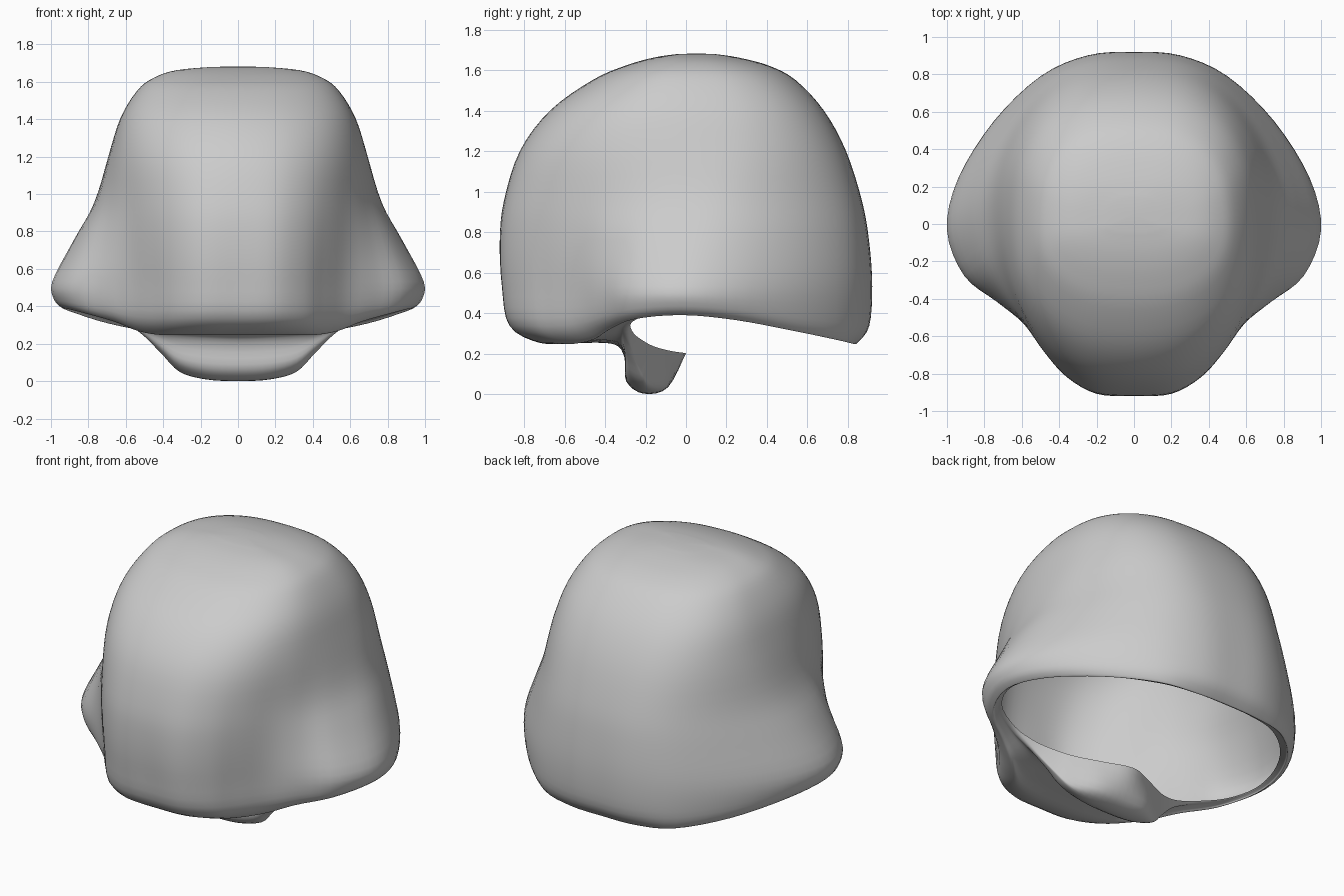
import bpy, bmesh, math
from mathutils import Vector

if "Cube" in bpy.data.objects:
    bpy.data.objects.remove(bpy.data.objects["Cube"])

N = 12   # steps from front to back on one side
SUB = 4  # smooth samples between control points


def catmull(p0, p1, p2, p3, t):
    return 0.5 * (2 * p1 + (p2 - p0) * t + (2 * p0 - 5 * p1 + 4 * p2 - p3) * t * t
                  + (3 * p1 - p0 - 3 * p2 + p3) * t ** 3)


def smooth_closed(pts):
    n = len(pts)
    return [catmull(pts[i - 1], pts[i], pts[(i + 1) % n], pts[(i + 2) % n], s / SUB)
            for i in range(n) for s in range(SUB)]


def mirrored(half):
    return half + [Vector((-p.x, p.y, p.z)) for p in half[-2:0:-1]]


# Lower outline (flared sides) and rounded upper outline, front to back
low = [(0, -1), (.2, -.99), (.36, -.89), (.47, -.75), (.59, -.59), (.74, -.455), (.91, -.30),
       (1, -.03), (.94, .27), (.75, .6), (.5, .86), (.25, .98), (0, 1)]
up = []
for i in range(N + 1):
    a = math.pi * i / N
    s, c = math.sin(a), math.cos(a)
    e = .86 if c > 0 else .8
    up.append((abs(s) ** e, -math.copysign(abs(c) ** e, c)))

# Crown and wall levels: z, half width, front, back, flare
levels = [(1.678, .14, .04, .14, 0), (1.66, .33, .16, .26, 0), (1.62, .45, .30, .41, 0),
          (1.55, .54, .46, .54, 0), (1.4, .63, .67, .68, 0), (1.2, .70, .82, .79, .15),
          (.95, .78, .9, .87, .45), (.75, .885, .92, .905, .75), (.53, .993, .908, .92, 1)]
rings = []
for z, w, f, b, e in levels:
    half = []
    for (ux, uy), (lx, ly) in zip(up, low):
        x, y = ux + (lx - ux) * e, uy + (ly - uy) * e
        half.append(Vector((x * w, y * (f if y < 0 else b), z)))
    rings.append(half)

# Rounded lower lip, and the edge of the opening
lip = [Vector(p) for p in [
    (0, -.72, .25), (.18, -.71, .25), (.33, -.66, .25), (.43, -.57, .25), (.54, -.47, .27),
    (.67, -.385, .32), (.85, -.26, .37), (.94, -.02, .39), (.88, .25, .365), (.70, .55, .31),
    (.46, .77, .265), (.23, .835, .25), (0, .845, .25)]]
rim = [Vector(p) for p in [
    (0, 0, .20), (.17, -.07, .21), (.31, -.15, .23), (.41, -.21, .26), (.53, -.26, .30),
    (.67, -.27, .35), (.84, -.18, .39), (.91, 0, .405), (.84, .25, .385), (.66, .52, .335),
    (.42, .73, .285), (.21, .795, .27), (0, .81, .265)]]
mid = []
for wall, p in zip(rings[-1], lip):
    q = wall.lerp(p, .5)
    out = Vector((wall.x - p.x, wall.y - p.y, 0))
    mid.append(q + out * .3 - Vector((0, 0, .2 * (wall.z - p.z))))
rings += [mid, lip]

# Hanging chin pouch under the front, fading out toward the sides
chin = [(.3, -.55, .25), (.55, -.36, .245), (.68, -.305, .18), (.77, -.295, .06),
        (.86, -.21, .0), (.94, -.09, .03), (1, 0, .20)]
for t, y, z in chin:
    half = []
    base = lip[0].lerp(rim[0], t)
    for p, r in zip(lip, rim):
        q = p.lerp(r, t)
        g = 1 / (1 + (q.x / .42) ** 7) if q.y < .1 else 0
        if t < 1:
            q.y += g * (min(y, r.y - .03) - q.y)
            q.z += g * (z - base.z)
        half.append(q)
    rings.append(half)

# Smooth the control grid both ways and skin it
grid = [smooth_closed(mirrored(r)) for r in rings]
rows = []
last = len(grid) - 1
for k in range(last):
    for s in range(SUB):
        rows.append([catmull(grid[max(k - 1, 0)][i], grid[k][i], grid[k + 1][i],
                             grid[min(k + 2, last)][i], s / SUB) for i in range(len(grid[0]))])
rows.append(grid[-1])

bm = bmesh.new()
vr = [[bm.verts.new(p) for p in row] for row in rows]
n = len(vr[0])
for a, b in zip(vr, vr[1:]):
    for i in range(n):
        j = (i + 1) % n
        bm.faces.new((a[i], b[i], b[j], a[j]))
top = bm.verts.new((0, .055, 1.68))
for i in range(n):
    bm.faces.new((top, vr[0][i], vr[0][(i + 1) % n]))
bmesh.ops.recalc_face_normals(bm, faces=bm.faces)
bm.normal_update()
if top.normal.z < 0:
    bmesh.ops.reverse_faces(bm, faces=bm.faces)
for f in bm.faces:
    f.smooth = True
low_z = min(v.co.z for v in bm.verts)
for v in bm.verts:
    v.co.z -= low_z
me = bpy.data.meshes.new("hood_shell")
bm.to_mesh(me)
bm.free()
bpy.context.collection.objects.link(bpy.data.objects.new("hood_shell", me))
